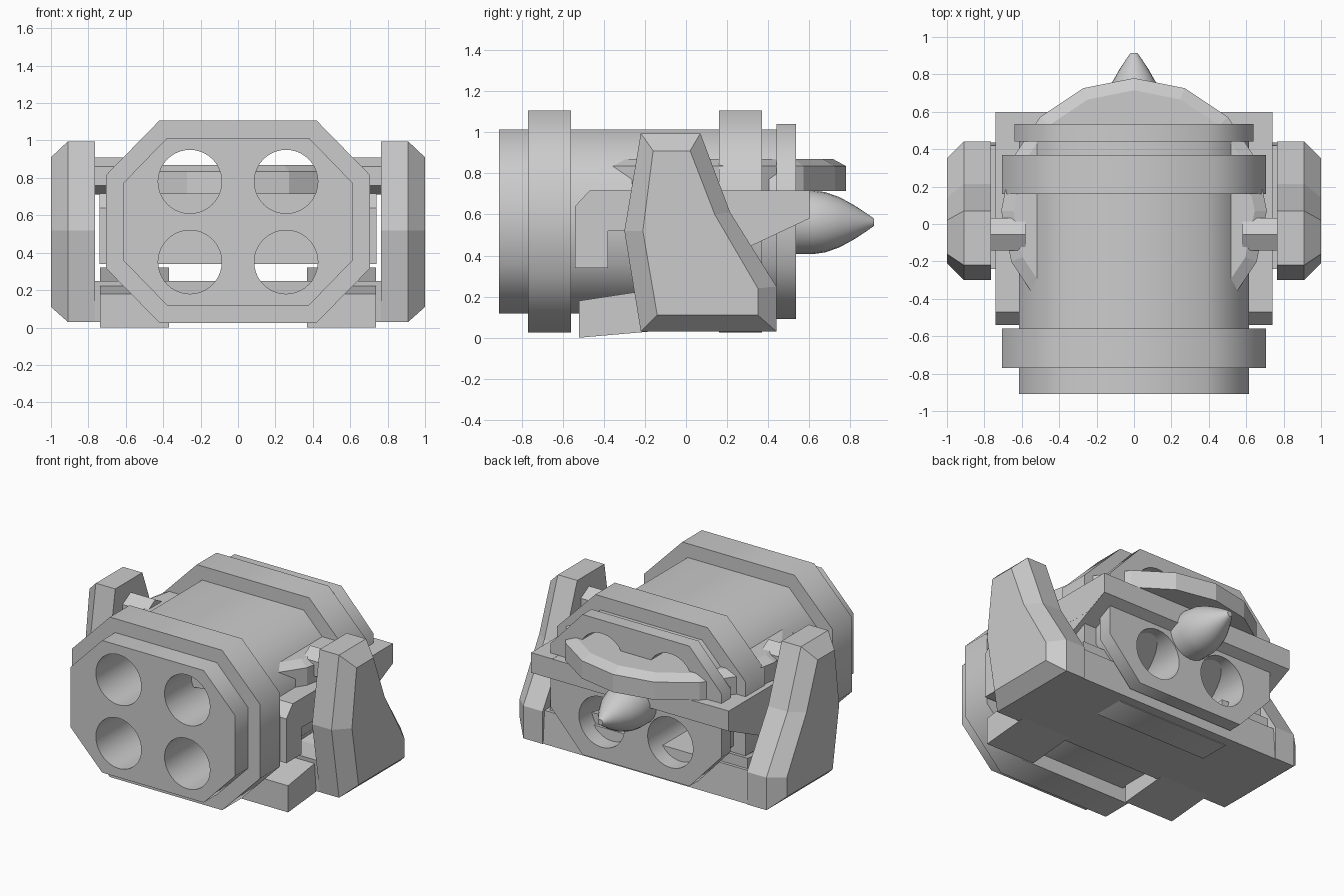
import bpy, bmesh, math
from mathutils import Vector

if "Cube" in bpy.data.objects:
    bpy.data.objects.remove(bpy.data.objects["Cube"])


def loft(name, rings, smooth=None):
    """Skin equal-length rings of points and cap both ends."""
    bm = bmesh.new()
    vs = [[bm.verts.new(p) for p in r] for r in rings]
    n = len(rings[0])
    for a, b in zip(vs, vs[1:]):
        for i in range(n):
            j = (i + 1) % n
            bm.faces.new((a[i], a[j], b[j], b[i]))
    bm.faces.new(vs[0])
    bm.faces.new(vs[-1])
    bmesh.ops.recalc_face_normals(bm, faces=bm.faces)
    me = bpy.data.meshes.new(name)
    bm.to_mesh(me)
    bm.free()
    ob = bpy.data.objects.new(name, me)
    bpy.context.collection.objects.link(ob)
    if smooth:
        smooth_by(ob, smooth)
    return ob


def smooth_by(ob, deg):
    bpy.ops.object.select_all(action='DESELECT')
    ob.select_set(True)
    bpy.context.view_layer.objects.active = ob
    bpy.ops.object.shade_smooth_by_angle(angle=math.radians(deg))


def extrude_x(name, profile, x0, x1):
    return loft(name, [[(x, y, z) for y, z in profile] for x in (x0, x1)])


def circle_y(cx, y, cz, r, n):
    return [(cx + r * math.cos(math.tau * i / n), y, cz + r * math.sin(math.tau * i / n)) for i in range(n)]


# Octagonal pod with two collars and a rear rim
ZC = 0.566


def octagon(y, w, h, cx, cz):
    pts = [(w, cz), (cx, h), (-cx, h), (-w, cz), (-w, -cz), (-cx, -h), (cx, -h), (w, -cz)]
    return [(x, y, ZC + z) for x, z in pts]


core = (0.615, 0.447, 0.38, 0.205)
collar = (0.705, 0.541, 0.42, 0.25)
rim = (0.64, 0.474, 0.40, 0.215)
sections = [(-0.91, core), (-0.77, core), (-0.77, collar), (-0.56, collar), (-0.56, core),
            (0.16, core), (0.16, collar), (0.37, collar), (0.37, core), (0.44, core),
            (0.44, rim), (0.535, rim)]
pod = loft("launcher_pod", [octagon(y, *s) for y, s in sections])

# Four launch tubes bored through the pod
for sx in (-1, 1):
    for z in (0.78, 0.35):
        cut = loft("tube_cutter", [circle_y(sx * 0.257, y, z, 0.17, 40) for y in (-1.2, 0.9)])
        cut.hide_render = True
        mod = pod.modifiers.new("tube", 'BOOLEAN')
        mod.object = cut
        mod.solver = 'EXACT'
        bpy.context.view_layer.objects.active = pod
        bpy.ops.object.modifier_apply(modifier=mod.name)
        bpy.data.objects.remove(cut)
smooth_by(pod, 50)

# Sixteen-sided turntable disc passing through the pod
disc = []
for r, z in ((0.71, 0.715), (0.71, 0.835), (0.645, 0.87)):
    disc.append([(r * math.sin(math.tau * i / 16), 0.07 + r * math.cos(math.tau * i / 16), z) for i in range(16)])
loft("turntable_disc", disc)

# Rear nose cone
cone = [(0.45, 0.155), (0.62, 0.155), (0.68, 0.146), (0.75, 0.121), (0.82, 0.082), (0.88, 0.043), (0.915, 0.018)]
loft("rear_cone", [circle_y(0, y, 0.562, r, 24) for y, r in cone], 40)

# Rear cross beam and bottom slab
extrude_x("rear_beam", [(0.09, 0.34), (0.09, 0.715), (0.6, 0.715), (0.6, 0.58)], -0.7395, 0.7395)
extrude_x("base_slab", [(-0.22, 0.03), (-0.24, 0.25), (0.42, 0.25), (0.435, 0.03)], -0.77, 0.77)

# Mirrored side parts
arm = [(-0.54, 0.34), (-0.54, 0.64), (-0.47, 0.716), (0.599, 0.716), (0.599, 0.58), (0.44, 0.51),
       (-0.38, 0.52), (-0.38, 0.34)]
leg = [(-0.52, 0.0), (-0.52, 0.18), (0.40, 0.32), (0.40, 0.08)]
outer = [(-0.22, 0.995), (0.07, 0.995), (0.215, 0.61), (0.44, 0.25), (0.44, 0.03), (-0.22, 0.03), (-0.30, 0.52)]
inner = [(-0.16, 0.91), (0.02, 0.91), (0.14, 0.60), (0.35, 0.24), (0.35, 0.11), (-0.14, 0.11), (-0.21, 0.52)]
for sx, side in ((-1, "left"), (1, "right")):
    extrude_x("side_arm_" + side, arm, sx * 0.58, sx * 0.74)
    extrude_x("front_leg_" + side, leg, sx * 0.37, sx * 0.739)
    loft("pylon_" + side, [[(sx * x, y, z) for y, z in prof]
                           for x, prof in ((0.765, outer), (0.91, outer), (1.0, inner))])
    hexagon = [(-0.055 + 0.1 * math.sin(math.tau * i / 6), 0.81 + 0.1 * math.cos(math.tau * i / 6)) for i in range(6)]
    extrude_x("axle_" + side, hexagon, sx * 0.58, sx * 0.78)
